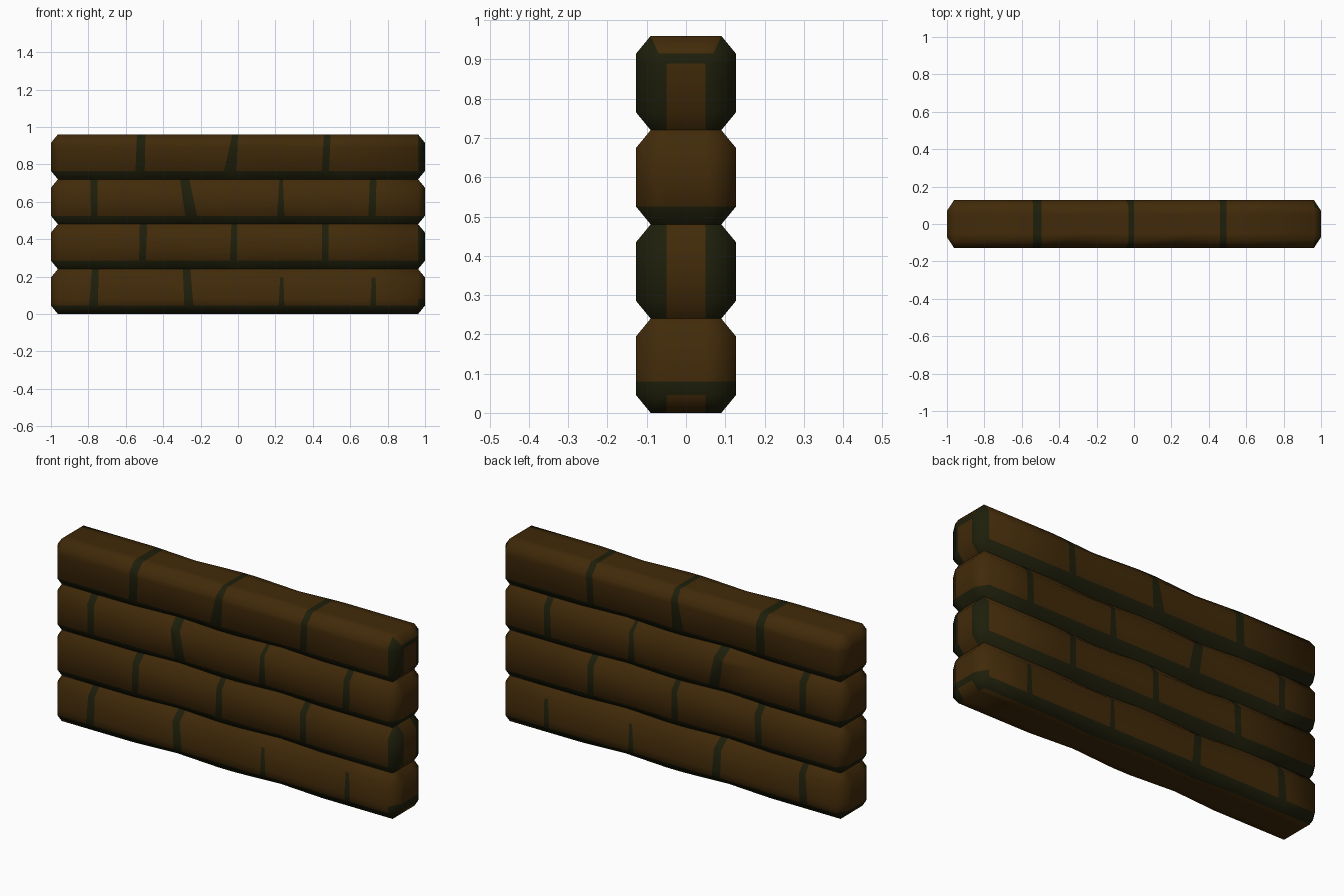
import bpy, bmesh
from mathutils import Vector

if "Cube" in bpy.data.objects:
    bpy.data.objects.remove(bpy.data.objects["Cube"])


def material(name, rgb):
    m = bpy.data.materials.new(name)
    m.diffuse_color = (*rgb, 1.0)
    m.use_nodes = True
    m.node_tree.nodes["Principled BSDF"].inputs["Base Color"].default_value = m.diffuse_color
    return m


BROWN = material("brown_brick", (0.053, 0.0230, 0.0028))
MOSS = material("dark_green_mortar", (0.0128, 0.0132, 0.0033))

H = 0.24          # course height
HX, HY = 1.0, 0.127
CH = 0.037        # chamfer across
CZ = 0.045        # chamfer height
END_Y = 0.07      # half width of the flat end faces
WEAR = 0.2        # how far the long groove edges are worn inwards

# upright joints per course, bottom first: (left, right) at the bottom, (left, right) at the top
JOINTS = [
    [(-0.80, -0.75, -0.78, -0.745), (-0.285, -0.235, -0.295, -0.255),
     (0.215, 0.25, 0.228, 0.24), (0.705, 0.74, 0.718, 0.735)],
    [(-0.53, -0.495, -0.525, -0.485), (-0.045, -0.005, -0.035, -0.005),
     (0.45, 0.485, 0.45, 0.485)],
    [(-0.785, -0.75, -0.79, -0.75), (-0.275, -0.21, -0.31, -0.26),
     (0.205, 0.25, 0.222, 0.24), (0.695, 0.735, 0.705, 0.74)],
    [(-0.55, -0.50, -0.54, -0.495), (-0.085, -0.01, -0.03, 0.0),
     (0.445, 0.485, 0.46, 0.495)],
]


def cut(bm, co, no):
    bmesh.ops.bisect_plane(bm, geom=bm.verts[:] + bm.edges[:] + bm.faces[:],
                           plane_co=co, plane_no=no, dist=1e-5)


def is_mortar(c, n, row):
    """Colour rule for a face with centre c (z within the course) and normal n."""
    centre = abs(c.y) < 0.05
    if c.x > 0.97 and n.x > 0.2:                    # right end
        if row in (1, 3):
            if row == 3 and c.z > H - CZ:
                return abs(c.y) > 0.08
            return not (centre and c.z < 0.17 + (0.07 if row == 1 else 0))
        if row == 0:
            return c.z < 0.08 and not (centre and c.z < CZ)
        return c.z < CZ
    if n.z < -0.9:                                  # underside
        return False
    if n.z < -0.3:                                  # lower chamfers
        return True
    t = c.z / H
    for a, b, d, e in JOINTS[row]:
        if a + (d - a) * t < c.x < b + (e - b) * t:
            return not (n.z > 0.3 and e - d < 0.03 and row == 0)
    return False


def course(row):
    bm = bmesh.new()
    # chamfered block
    bmesh.ops.create_cube(bm, size=1)
    k = CH / CZ
    bmesh.ops.scale(bm, vec=(2 * HX, 2 * HY, H * k), verts=bm.verts)
    bmesh.ops.bevel(bm, geom=bm.edges[:], offset=CH, offset_type='OFFSET',
                    segments=1, affect='EDGES')
    bmesh.ops.scale(bm, vec=(1, 1, 1 / k), verts=bm.verts)
    bmesh.ops.translate(bm, vec=(0, 0, H / 2), verts=bm.verts)
    # narrower end faces
    for v in bm.verts:
        if abs(v.co.x) > HX - 0.001:
            v.co.y = END_Y if v.co.y > 0 else -END_Y
    # faces hidden between the courses
    bm.normal_update()
    hidden = [f for f in bm.faces if (row > 0 and f.normal.z < -0.9)
              or (row < 3 and f.normal.z > 0.9)]
    bmesh.ops.delete(bm, geom=hidden, context='FACES')
    # joint edges, and places where the groove edges are worn
    for a, b, d, e in JOINTS[row]:
        for lo, hi in ((a, d), (b, e)):
            cut(bm, Vector((lo, 0, 0)), Vector((H, 0, lo - hi)))
    for x in (-0.55, -0.3, -0.05, 0.05, 0.3, 0.55):
        cut(bm, Vector((x, 0, 0)), Vector((1, 0, 0)))
    for v in bm.verts:
        if min(v.co.z, H - v.co.z) < 0.001:
            v.co.y *= 1 - WEAR * max(0, 1 - abs(abs(v.co.x) - 0.3) / 0.25)
    # outline of the bare patch on the right end
    for y in (-0.05, 0.05):
        cut(bm, Vector((0, y, 0)), Vector((0, 1, 0)))
    if row in (0, 3):
        cut(bm, Vector((0, 0, 0.08 if row == 0 else 0.17)), Vector((0, 0, 1)))
    bm.normal_update()
    for f in bm.faces:
        f.smooth = True
        f.material_index = int(is_mortar(f.calc_center_median(), f.normal, row))
    me = bpy.data.meshes.new("brick_course")
    bm.to_mesh(me)
    bm.free()
    me.materials.append(BROWN)
    me.materials.append(MOSS)
    ob = bpy.data.objects.new(f"brick_course_{row + 1}", me)
    ob.location.z = row * H
    bpy.context.collection.objects.link(ob)


for r in range(4):
    course(r)
